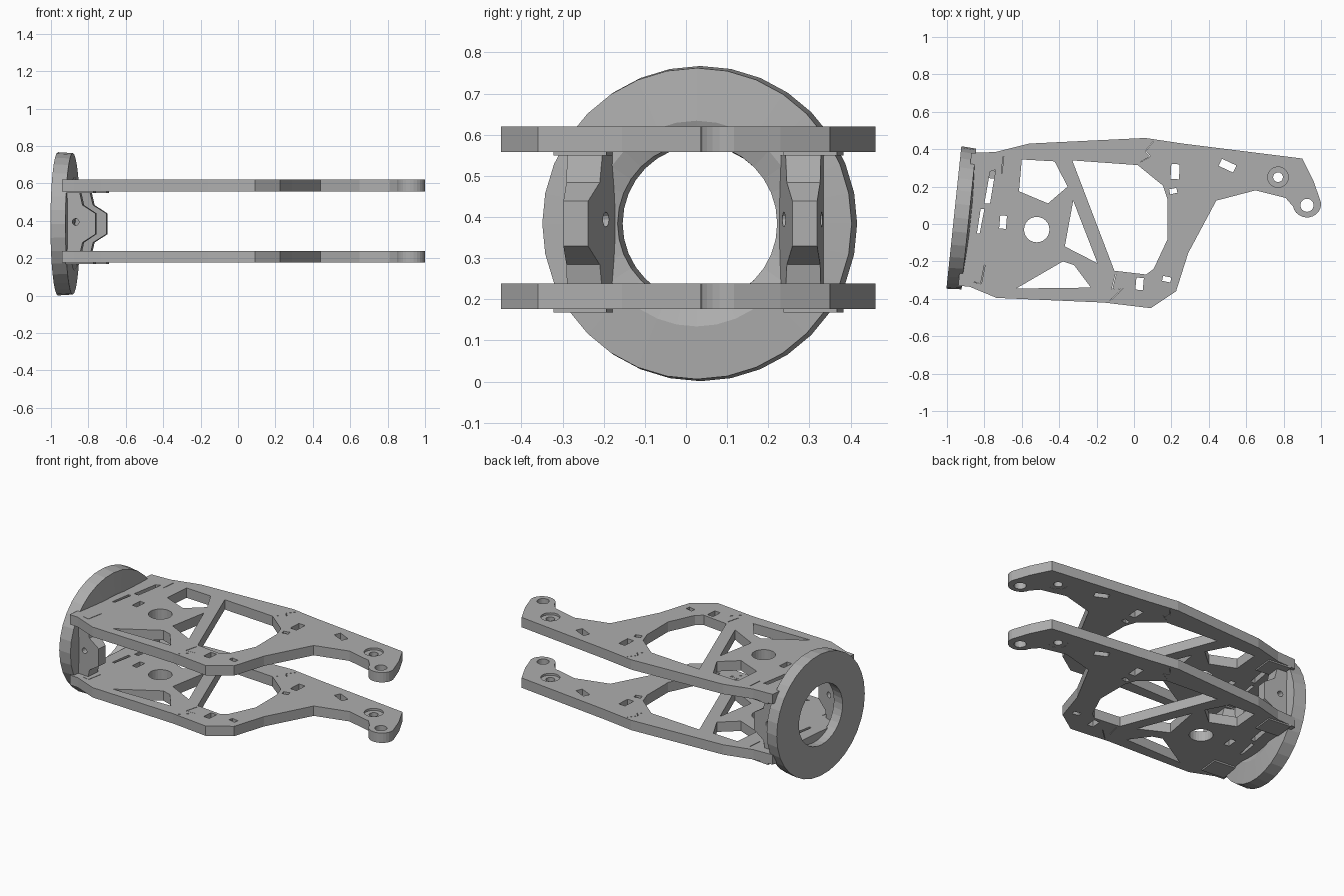
import bpy, bmesh, math
from mathutils import Matrix, Vector

cube = bpy.data.objects.get("Cube")
if cube:
    bpy.data.objects.remove(cube)

grey = bpy.data.materials.new("light grey")
grey.use_nodes = True
colour = (0.42, 0.42, 0.42, 1)
grey.diffuse_color = colour
grey.node_tree.nodes["Principled BSDF"].inputs["Base Color"].default_value = colour


def circle(x, y, r, n=24):
    return [(x + r * math.cos(i * math.tau / n), y + r * math.sin(i * math.tau / n)) for i in range(n)]


def slot(x, y, w, h, turn=0):
    c, s = math.cos(math.radians(turn)), math.sin(math.radians(turn))
    corners = [(-w / 2, -h / 2), (w / 2, -h / 2), (w / 2, h / 2), (-w / 2, h / 2)]
    return [(x + c * a - s * b, y + s * a + c * b) for a, b in corners]


def seam(path):
    """Hairline cut that follows a zigzag path."""
    return path + [(x + 0.004, y + 0.001) for x, y in reversed(path)]


def cut_sheet(name, loops, thickness, matrix):
    """Flat sheet from an outline followed by its holes."""
    curve = bpy.data.curves.new(name, "CURVE")
    curve.dimensions = "2D"
    curve.fill_mode = "BOTH"
    curve.extrude = thickness / 2
    for loop in loops:
        spline = curve.splines.new("POLY")
        spline.points.add(len(loop) - 1)
        for point, (x, y) in zip(spline.points, loop):
            point.co = (x, y, 0, 1)
        spline.use_cyclic_u = True
    temp = bpy.data.objects.new(name + " curve", curve)
    bpy.context.collection.objects.link(temp)
    graph = bpy.context.evaluated_depsgraph_get()
    mesh = bpy.data.meshes.new_from_object(temp.evaluated_get(graph))
    bpy.data.objects.remove(temp)
    bm = bmesh.new()
    bm.from_mesh(mesh)
    bmesh.ops.remove_doubles(bm, verts=bm.verts, dist=0.0002)
    bmesh.ops.transform(bm, matrix=matrix, verts=bm.verts)
    return finish(name, bm)


def finish(name, bm):
    bmesh.ops.recalc_face_normals(bm, faces=bm.faces)
    mesh = bpy.data.meshes.new(name)
    bm.to_mesh(mesh)
    bm.free()
    mesh.materials.clear()
    mesh.materials.append(grey)
    for face in mesh.polygons:
        face.material_index = 0
        face.use_smooth = False
    obj = bpy.data.objects.new(name, mesh)
    bpy.context.collection.objects.link(obj)
    return obj


def lathe(name, profile, sides, matrix):
    """Closed (radius, height) profile spun around z."""
    bm = bmesh.new()
    verts = [bm.verts.new((r, 0, h)) for r, h in profile]
    edges = [bm.edges.new((verts[i - 1], verts[i])) for i in range(len(verts))]
    bmesh.ops.spin(bm, geom=verts + edges, cent=(0, 0, 0), axis=(0, 0, 1),
                   angle=math.tau, steps=sides, use_merge=True)
    bmesh.ops.remove_doubles(bm, verts=bm.verts, dist=0.0001)
    bmesh.ops.transform(bm, matrix=matrix, verts=bm.verts)
    return finish(name, bm)


# Arm plate outline, with a rounded tip
tip = [(0.925 + 0.075 * math.cos(math.radians(a)), 0.105 + 0.07 * math.sin(math.radians(a)))
       for a in range(10, -171, -15)]
outline = [(-0.87, 0.38), (-0.74, 0.385), (-0.56, 0.43), (0.06, 0.46), (0.26, 0.43),
           (0.9, 0.35), (0.96, 0.23)] + tip + [
           (0.81, 0.14), (0.65, 0.18), (0.44, 0.125), (0.29, -0.155), (0.225, -0.36),
           (0.09, -0.45), (-0.16, -0.42), (-0.735, -0.395), (-0.88, -0.335), (-0.94, -0.33)]

# Cut-outs in the plate
holes = [
    [(-0.6, 0.345), (-0.425, 0.335), (-0.355, 0.2), (-0.46, 0.11), (-0.615, 0.175)],
    [(-0.63, -0.345), (-0.38, -0.2), (-0.32, -0.22), (-0.23, -0.34)],
    [(-0.325, 0.125), (-0.195, -0.21), (-0.37, -0.12)],
    [(-0.33, 0.34), (0.02, 0.315), (0.155, 0.205), (0.18, 0.13), (0.18, -0.08),
     (0.105, -0.24), (0.065, -0.27), (-0.105, -0.25)],
    [(-0.77, 0.28), (-0.74, 0.29), (-0.77, 0.11), (-0.8, 0.11)],
    [(-0.82, 0.08), (-0.8, 0.08), (-0.825, -0.05), (-0.84, -0.05)],
    circle(-0.52, -0.03, 0.068),
    circle(0.77, 0.25, 0.055),
    circle(0.925, 0.1, 0.035),
    slot(0.22, 0.28, 0.045, 0.08, -3),
    slot(0.21, 0.176, 0.04, 0.027, 12),
    slot(0.5, 0.312, 0.085, 0.042, -25),
    slot(0.03, -0.32, 0.04, 0.065, -5),
    slot(0.175, -0.295, 0.045, 0.027, -12),
    slot(-0.7, 0.01, 0.036, 0.07, -5),
    seam([(0.1, 0.44), (0.06, 0.39), (0.085, 0.36), (0.03, 0.33)]),
    seam([(-0.1, -0.27), (-0.12, -0.35), (-0.06, -0.345), (-0.13, -0.41)]),
    seam([(-0.7, 0.36), (-0.71, 0.27), (-0.75, 0.28)]),
    seam([(-0.8, -0.22), (-0.82, -0.32), (-0.86, -0.31)]),
]

# Two matching plates, each with a recessed pivot and thin joining tabs
for level, z in (("lower", 0.208), ("upper", 0.589)):
    cut_sheet(level + "_arm_plate", [outline] + holes, 0.062, Matrix.Translation((0, 0, z)))
    lathe(level + "_pivot_washer", [(0.056, -0.03), (0.056, 0.018), (0.026, 0.018), (0.026, -0.03)],
          24, Matrix.Translation((0.77, 0.25, z)))
    for side, x, y in (("right", -0.84, -0.25), ("left", -0.77, 0.31)):
        cut_sheet(f"{level}_{side}_tab", [slot(x, y, 0.15, 0.13, -6)], 0.012,
                  Matrix.Translation((0, 0, z - 0.034)))

# Mounting ring, tilted to follow the angled end of the plates
mount = Matrix.Translation((-0.963, 0.035, 0.384)) @ Matrix.Rotation(math.radians(-6), 4, "Z")
lathe("mounting_ring", [(0.383, 0), (0.378, 0.08), (0.25, 0.09), (0.195, 0.07), (0.19, 0)], 32,
      mount @ Matrix.Rotation(math.pi / 2, 4, "Y"))

# Bolted lugs on both sides of the ring, funnelled on the inside
half = [(0.07, 0.165), (0.15, 0.165), (0.165, 0.1), (0.235, 0.055)]
lug = half + [(x, -z) for x, z in reversed(half)]
for side, sign in (("left", 1), ("right", -1)):
    place = Matrix.Translation((0, sign * 0.26, 0)) @ Matrix.Rotation(math.pi / 2, 4, "X")
    part = cut_sheet(side + "_lug", [lug, circle(0.128, 0.01, 0.018, 12)], 0.1, place)
    for v in part.data.vertices:
        if abs(v.co.y) < 0.26:
            v.co.y = sign * (0.2 + 0.3 * (v.co.x - 0.07))
    part.data.transform(mount)
